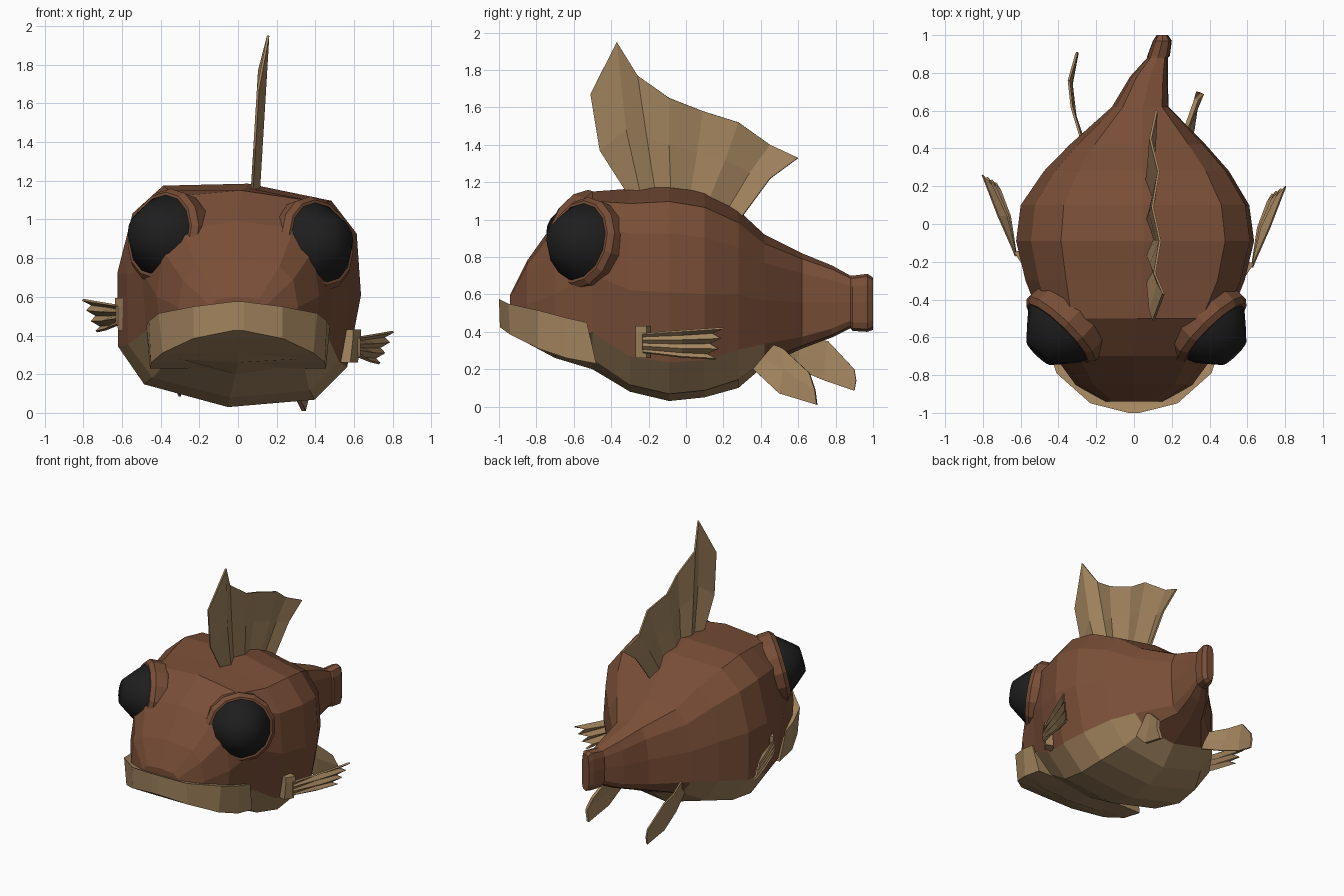
import bpy, bmesh
from mathutils import Vector

old = bpy.data.objects.get("Cube")
if old:
    bpy.data.objects.remove(old, do_unlink=True)


def material(name, rgb):
    m = bpy.data.materials.new(name)
    m.use_nodes = True
    m.diffuse_color = (*rgb, 1)
    node = next(n for n in m.node_tree.nodes if n.type == "BSDF_PRINCIPLED")
    node.inputs["Base Color"].default_value = (*rgb, 1)
    node.inputs["Roughness"].default_value = 0.8
    return m


BROWN = material("scale brown", (0.19, 0.076, 0.038))
TAN = material("fin tan", (0.37, 0.235, 0.115))
BLACK = material("eye black", (0.013, 0.013, 0.013))


def finish(name, bm, mats, thickness=0):
    bmesh.ops.recalc_face_normals(bm, faces=bm.faces)
    mesh = bpy.data.meshes.new(name)
    bm.to_mesh(mesh)
    bm.free()
    ob = bpy.data.objects.new(name, mesh)
    bpy.context.scene.collection.objects.link(ob)
    for m in mats:
        mesh.materials.append(m)
    if thickness:
        mod = ob.modifiers.new("thickness", "SOLIDIFY")
        mod.thickness, mod.offset = thickness, 0
    return ob


def loft(name, rings, mats, rule=None, closed=True, thickness=0):
    """Skin a row of point rings; closed rings get end caps."""
    bm = bmesh.new()
    rows = [[bm.verts.new(p) for p in ring] for ring in rings]
    n = len(rows[0])
    for i in range(len(rows) - 1):
        for j in range(n if closed else n - 1):
            k = (j + 1) % n
            f = bm.faces.new((rows[i][j], rows[i][k], rows[i + 1][k], rows[i + 1][j]))
            if rule:
                f.material_index = rule(i, j)
    if closed:
        bm.faces.new(rows[0])
        bm.faces.new(rows[-1])
    return finish(name, bm, mats, thickness)


# Body: stations of y, centre x, half width, bottom, belly edge, top, lean
stations = [
    (-0.94, 0, 0.16, 0.40, 0.42, 0.60, 0),
    (-0.85, 0, 0.31, 0.34, 0.38, 0.78, 0),
    (-0.70, 0, 0.42, 0.26, 0.32, 0.99, 0),
    (-0.50, 0, 0.50, 0.20, 0.41, 1.15, 0.03),
    (-0.30, 0, 0.58, 0.08, 0.31, 1.165, 0.08),
    (-0.09, 0, 0.63, 0.03, 0.29, 1.185, 0.09),
    (0.10, 0, 0.605, 0.05, 0.30, 1.15, 0.09),
    (0.28, 0.01, 0.49, 0.10, 0.34, 1.05, 0.08),
    (0.42, 0.02, 0.36, 0.22, 0.36, 0.92, 0.07),
    (0.62, 0.035, 0.15, 0.31, 0.38, 0.82, 0.05),
    (0.78, 0.08, 0.10, 0.37, 0.42, 0.755, 0.03),
    (0.88, 0.125, 0.055, 0.42, 0.46, 0.70, 0),
    (0.89, 0.13, 0.06, 0.405, 0.45, 0.70, 0),
    (0.97, 0.15, 0.05, 0.40, 0.45, 0.71, 0),
    (1.00, 0.15, 0.03, 0.41, 0.46, 0.69, 0),
]


def body_ring(y, cx, w, zb, ze, zt, lean):
    h = zt - ze
    half = [(0, zb), (0.7, zb + 0.3 * (ze - zb)), (0.94, ze), (1, ze + 0.42 * h),
            (0.92, ze + 0.77 * h), (0.69, ze + 0.945 * h), (0, zt)]
    outline = half + [(-u, z) for u, z in half[-2:0:-1]]
    return [(cx + u * w + (z - 0.6) * lean, y, z - u * w * lean) for u, z in outline]


def belly(i, j):
    return 1 if j in (0, 1, 10, 11) and stations[i][0] < 0.4 else 0


loft("body", [body_ring(*s) for s in stations], [BROWN, TAN], belly)

# Wide lips and jaw: y at the top, y at the bottom, top and bottom half widths and heights
jaw = [(-1.0, -0.995, 0.03, 0.03, 0.575, 0.425), (-0.95, -0.94, 0.23, 0.23, 0.55, 0.385),
       (-0.79, -0.79, 0.41, 0.39, 0.515, 0.31), (-0.64, -0.64, 0.46, 0.45, 0.475, 0.26),
       (-0.53, -0.48, 0.475, 0.455, 0.45, 0.23)]
loft("lips", [[(-wt, yt, t), (wt, yt, t), (wb, yb, b), (-wb, yb, b)]
              for yt, yb, wt, wb, t, b in jaw], [TAN])


# Eyes: turned profiles of radius and height along a tilted axis
def turned(name, profile, centre, axis, mat, sides=14):
    turn = Vector(axis).to_track_quat("Z", "Y")
    ring = bmesh.new()
    bmesh.ops.create_circle(ring, segments=sides, radius=1)
    unit = [v.co.copy() for v in ring.verts]
    ring.free()
    return loft(name, [[Vector(centre) + turn @ Vector((p.x * r, p.y * r, h)) for p in unit]
                       for r, h in profile], [mat])


for side, s, x, z in (("left", 1, 0.41, 0.875), ("right", -1, 0.385, 0.915)):
    centre, axis = (s * x, -0.56, z), (s * 0.68, -0.70, 0.21)
    turned(side + "_eye_socket", [(0.2, -0.2), (0.245, -0.08), (0.25, 0), (0.225, 0.03)],
           centre, axis, BROWN)
    eye = turned(side + "_eye", [(0.215, 0), (0.21, 0.03), (0.15, 0.105), (0.09, 0.175)],
                 centre, axis, BLACK)
    for p in eye.data.polygons:
        p.use_smooth = True

# Dorsal fin: rays of root, middle and tip, each y and z
rays = [
    ((-0.30, 1.12), (-0.46, 1.37), (-0.51, 1.67)),
    ((-0.24, 1.12), (-0.32, 1.48), (-0.37, 1.95)),
    ((-0.16, 1.12), (-0.21, 1.44), (-0.26, 1.77)),
    ((-0.08, 1.12), (-0.09, 1.40), (-0.09, 1.65)),
    ((0.02, 1.12), (0.06, 1.36), (0.09, 1.58)),
    ((0.12, 1.10), (0.21, 1.32), (0.28, 1.52)),
    ((0.22, 1.05), (0.34, 1.25), (0.45, 1.40)),
    ((0.28, 0.99), (0.45, 1.22), (0.60, 1.33)),
]
loft("dorsal_fin", [[(0.09 + 0.06 * (z - 1.15) + (0.018 if i % 2 else -0.018), y, z)
                     for y, z in ray] for i, ray in enumerate(rays)],
     [TAN], closed=False, thickness=0.012)

# Pleated side fins, each with a stub at its root
for side, s, dy, dz in (("left", 1, 0, 0), ("right", -1, 0.06, 0.165)):
    rows = []
    for i in range(7):
        t = i / 6
        fold = -0.018 if i % 2 else 0.018
        reach = 0.20 - 0.04 * t - (0.05 if i % 2 else 0)
        rows.append([(s * 0.625, -0.23 + dy, 0.39 - 0.10 * t + dz),
                     (s * (0.70 - 0.03 * t + fold), -0.02 + dy, 0.405 - 0.14 * t + dz),
                     (s * (0.785 - 0.07 * t + fold), reach + dy, 0.42 - 0.165 * t + dz)])
    loft(side + "_side_fin", rows, [TAN], closed=False, thickness=0.012)
    loft(side + "_side_fin_root",
         [[(s * (x + lean), y + dy, z + dz)
           for x, y in ((0.53, -0.255), (0.585, -0.27), (0.625, -0.21), (0.57, -0.19))]
          for z, lean in ((0.26, -0.005), (0.30, 0), (0.39, 0.01), (0.43, 0.01))], [TAN])

# Pelvic fins: rays from root to tip
loft("left_pelvic_fin", [
    [(0.26, 0.40, 0.36), (0.28, 0.52, 0.31), (0.33, 0.66, 0.18)],
    [(0.26, 0.37, 0.28), (0.29, 0.52, 0.20), (0.36, 0.69, 0.09)],
    [(0.27, 0.36, 0.20), (0.31, 0.50, 0.07), (0.34, 0.70, 0.01)],
], [TAN], closed=False, thickness=0.022)
loft("right_pelvic_fin", [
    [(-0.27, 0.42, 0.40), (-0.33, 0.62, 0.37), (-0.345, 0.76, 0.35), (-0.305, 0.90, 0.20)],
    [(-0.26, 0.42, 0.34), (-0.32, 0.60, 0.28), (-0.335, 0.74, 0.23), (-0.30, 0.91, 0.14)],
    [(-0.27, 0.41, 0.28), (-0.31, 0.57, 0.21), (-0.33, 0.74, 0.14), (-0.30, 0.90, 0.085)],
], [TAN], closed=False, thickness=0.012)
